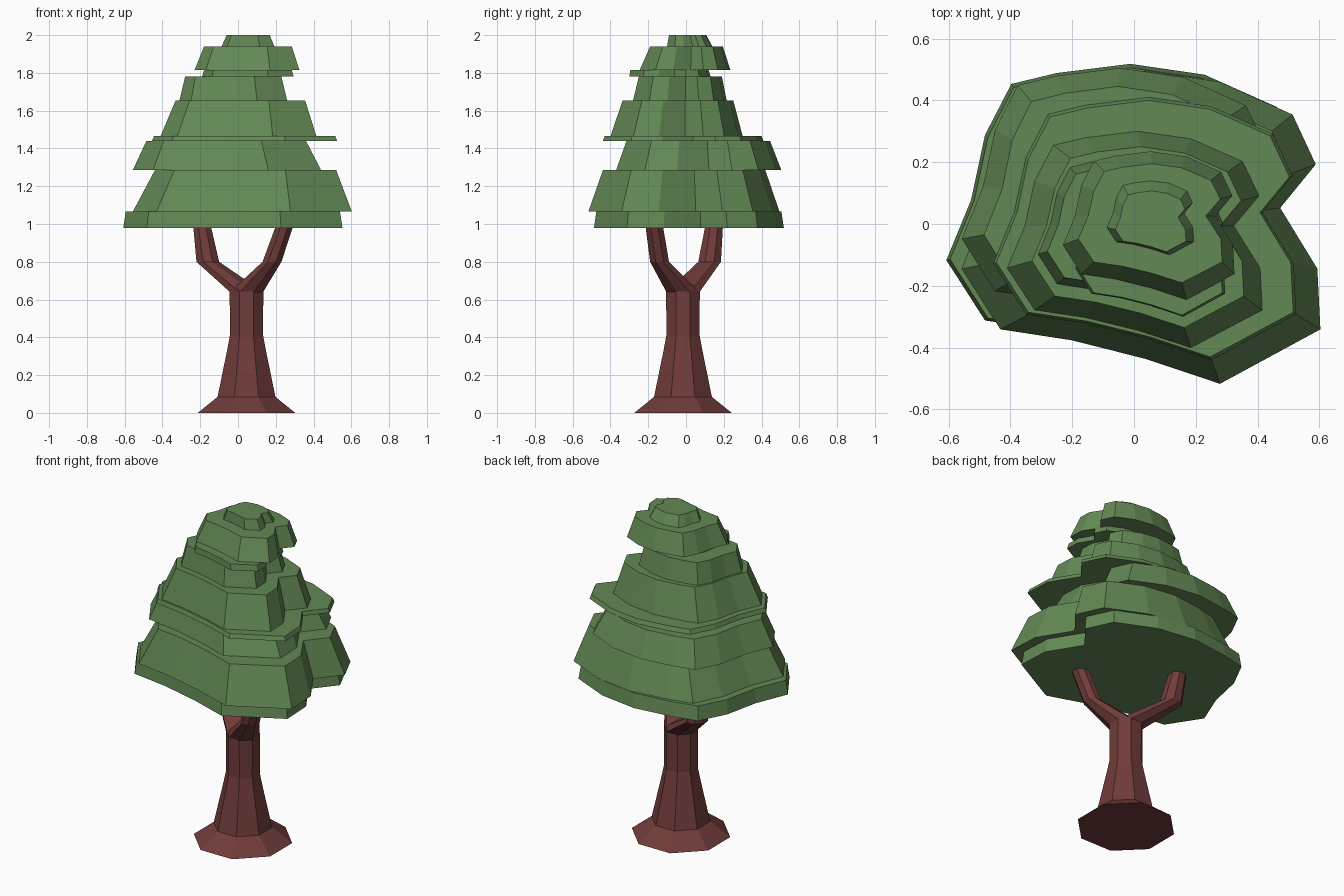
import bpy, bmesh, math


def material(name, color):
    m = bpy.data.materials.new(name)
    m.diffuse_color = (*color, 1)
    return m


GREEN = material("leaf_green", (0.125, 0.25, 0.09))
BROWN = material("bark_brown", (0.16, 0.045, 0.042))


def loft(name, rings, mat):
    """Skin a stack of equal-length rings into one closed, flat-faced object."""
    bm = bmesh.new()
    loops = [[bm.verts.new(p) for p in ring] for ring in rings]
    n = len(loops[0])
    for a, b in zip(loops, loops[1:]):
        for i in range(n):
            j = (i + 1) % n
            bm.faces.new((a[i], a[j], b[j], b[i]))
    bm.faces.new(loops[0][::-1])
    bm.faces.new(loops[-1])
    bmesh.ops.recalc_face_normals(bm, faces=bm.faces)
    mesh = bpy.data.meshes.new(name)
    bm.to_mesh(mesh)
    bm.free()
    mesh.materials.append(mat)
    ob = bpy.data.objects.new(name, mesh)
    bpy.context.collection.objects.link(ob)
    return ob


def octagon(x, y, z, r):
    r /= math.cos(math.pi / 8)
    return [(x + r * math.cos(math.pi * (i + 0.5) / 4),
             y + r * math.sin(math.pi * (i + 0.5) / 4), z) for i in range(8)]


# Trunk with flared root
CX, CY = 0.045, -0.016
loft("trunk", [octagon(CX, CY, z, r) for z, r in
               ((0, 0.258), (0.085, 0.153), (0.33, 0.103), (0.41, 0.088), (0.645, 0.089))], BROWN)

# Two forked branches: knee and tip, each (x, y, z, radius)
for side, knee, tip in (("left", (-0.16, 0.125, 0.80, 0.06), (-0.192, 0.15, 1.0, 0.046)),
                        ("right", (0.18, -0.14, 0.80, 0.05), (0.25, -0.17, 1.0, 0.046))):
    loft("branch_" + side, [octagon(CX, CY, 0.64, 0.088), octagon(*knee), octagon(*tip)], BROWN)

# Leaf outline shared by all tiers, with its notch on the right
OUTLINE = [(0.28, -0.51), (0.605, -0.335), (0.595, -0.14), (0.475, 0.055), (0.59, 0.195),
           (0.515, 0.355), (0.28, 0.46), (0.04, 0.495), (-0.20, 0.465), (-0.345, 0.43),
           (-0.43, 0.265), (-0.475, 0.055), (-0.555, -0.14), (-0.43, -0.335),
           (-0.20, -0.37), (0.04, -0.43)]


def leaf_ring(z, x0, x1, y0, y1):
    """Fit the outline into the given x and y extents."""
    return [(x0 + (x + 0.555) / 1.16 * (x1 - x0),
             y0 + (y + 0.51) / 1.005 * (y1 - y0), z) for x, y in OUTLINE]


# Canopy tiers: bottom and top ring as (z, x0, x1, y0, y1)
TIERS = [
    ((0.98, -0.607, 0.553, -0.487, 0.518), (1.065, -0.595, 0.54, -0.475, 0.505)),
    ((1.065, -0.557, 0.603, -0.517, 0.495), (1.285, -0.44, 0.52, -0.44, 0.42)),
    ((1.285, -0.557, 0.44, -0.37, 0.505), (1.44, -0.485, 0.36, -0.315, 0.445)),
    ((1.44, -0.455, 0.525, -0.44, 0.41), (1.465, -0.445, 0.515, -0.43, 0.40)),
    ((1.465, -0.41, 0.415, -0.40, 0.30), (1.655, -0.33, 0.355, -0.335, 0.25)),
    ((1.655, -0.31, 0.26, -0.28, 0.215), (1.78, -0.28, 0.23, -0.25, 0.19)),
    ((1.78, -0.19, 0.295, -0.30, 0.13), (1.815, -0.18, 0.285, -0.295, 0.12)),
    ((1.815, -0.23, 0.325, -0.245, 0.235), (1.94, -0.18, 0.285, -0.19, 0.195)),
    ((1.94, -0.087, 0.193, -0.10, 0.14), (2.0, -0.06, 0.168, -0.09, 0.107)),
]
for i, (bottom, top) in enumerate(TIERS):
    loft(f"leaf_tier_{i + 1}", [leaf_ring(*bottom), leaf_ring(*top)], GREEN)
